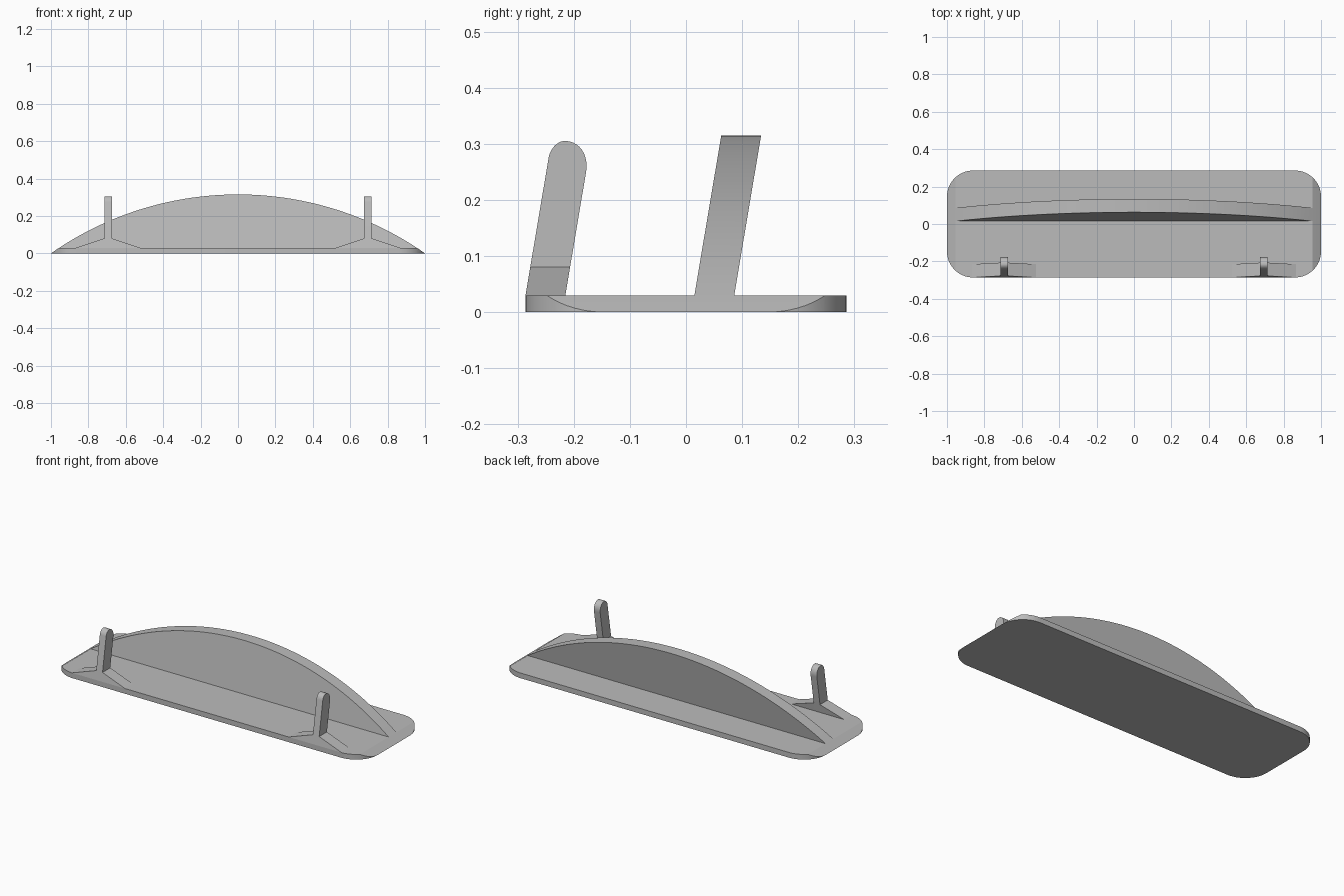
import bpy
import bmesh
from math import sin, cos, pi, sqrt, asin
from mathutils import Vector

cube = bpy.data.objects.get("Cube")
if cube:
    bpy.data.objects.remove(cube, do_unlink=True)

HALF_Y = 0.286      # half depth of the base
BASE_Z = 0.03       # base thickness
TOP_Z = 0.315       # top of the arched panel
CORNER = 0.14       # base corner radius
LEAN = 0.168        # backward lean, y per z
THICK = 0.071       # depth of the leaning parts
RADIUS = (1 + TOP_Z ** 2) / (2 * TOP_Z)

grey = bpy.data.materials.new("plain grey")
grey.use_nodes = True
grey.diffuse_color = (0.5, 0.5, 0.5, 1)
bsdf = next(n for n in grey.node_tree.nodes if n.type == 'BSDF_PRINCIPLED')
bsdf.inputs["Base Color"].default_value = (0.5, 0.5, 0.5, 1)


def arc_height(x):
    return max(0.0, sqrt(RADIUS ** 2 - x * x) - RADIUS + TOP_Z)


def finish(bm, name):
    bmesh.ops.remove_doubles(bm, verts=bm.verts, dist=1e-5)
    bmesh.ops.recalc_face_normals(bm, faces=bm.faces)
    mesh = bpy.data.meshes.new(name)
    bm.to_mesh(mesh)
    bm.free()
    mesh.materials.append(grey)
    obj = bpy.data.objects.new(name, mesh)
    bpy.context.collection.objects.link(obj)
    bpy.ops.object.select_all(action='DESELECT')
    obj.select_set(True)
    bpy.context.view_layer.objects.active = obj
    bpy.ops.object.shade_smooth_by_angle(angle=pi / 6)
    return obj


def prism(outline, offset, name):
    """Extrude a closed outline of 3D points along an offset."""
    bm = bmesh.new()
    face = bm.faces.new([bm.verts.new(p) for p in outline])
    new = bmesh.ops.extrude_face_region(bm, geom=[face])["geom"]
    moved = [v for v in new if isinstance(v, bmesh.types.BMVert)]
    bmesh.ops.translate(bm, verts=moved, vec=Vector(offset))
    return finish(bm, name)


def leaning(x, z, y0):
    return (x, y0 + LEAN * (z - BASE_Z), z)


# Base: rounded plate whose ends are shaved by the arch
edge_x = sqrt(RADIUS ** 2 - (RADIUS - TOP_Z + BASE_Z) ** 2)
ends = [1 - CORNER + CORNER * sin(i * pi / 32) for i in range(17)]
ends = sorted(ends + [edge_x])
bm = bmesh.new()
rings = []
for x in [-e for e in reversed(ends)] + ends:
    dx = abs(x) - (1 - CORNER)
    w = HALF_Y - CORNER + sqrt(max(0.0, CORNER ** 2 - dx * dx))
    h = min(BASE_Z, arc_height(x))
    rings.append([bm.verts.new(p) for p in
                  ((x, -w, 0), (x, w, 0), (x, w, h), (x, -w, h))])
for a, b in zip(rings, rings[1:]):
    for i in range(4):
        j = (i + 1) % 4
        bm.faces.new((a[i], a[j], b[j], b[i]))
finish(bm, "base_plate")

# Arched back panel
span = asin(edge_x / RADIUS)
arch = []
for i in range(65):
    a = span * (i / 32 - 1)
    arch.append(leaning(RADIUS * sin(a), RADIUS * cos(a) - RADIUS + TOP_Z, 0.015))
prism(arch, (0, THICK, 0), "back_panel")


# Front posts with rounded tips and flared feet
def tip_curve(start, top, y0):
    """Quarter ellipse from the leaning edge up to the tip."""
    corner = Vector(leaning(0, top.z, y0))
    centre = start + top - corner
    return [centre + (start - centre) * cos(i * pi / 20)
            + (top - centre) * sin(i * pi / 20) for i in range(11)]


POST_X, POST_HALF = 0.695, 0.02
FOOT_HALF, FOOT_Z = 0.17, 0.08
front_y, rear_y = -HALF_Y, -HALF_Y + THICK
top = Vector((0, -0.216, 0.305))
front = tip_curve(Vector(leaning(0, 0.275, front_y)), top, front_y)
rear = tip_curve(Vector(leaning(0, 0.25, rear_y)), top, rear_y)
profile = [Vector((0, front_y, BASE_Z))] + front + rear[-2::-1] + [Vector((0, rear_y, BASE_Z))]

for side, name in ((1, "left"), (-1, "right")):
    cx = side * POST_X
    prism([p + Vector((cx - POST_HALF, 0, 0)) for p in profile],
          (2 * POST_HALF, 0, 0), name + "_post")
    for d, place in ((1, "outer"), (-1, "inner")):
        s = side * d
        foot = [leaning(cx + s * POST_HALF, BASE_Z, front_y),
                leaning(cx + s * FOOT_HALF, BASE_Z, front_y),
                leaning(cx + s * POST_HALF, FOOT_Z, front_y)]
        prism(foot, (0, THICK, 0), name + "_" + place + "_foot")
